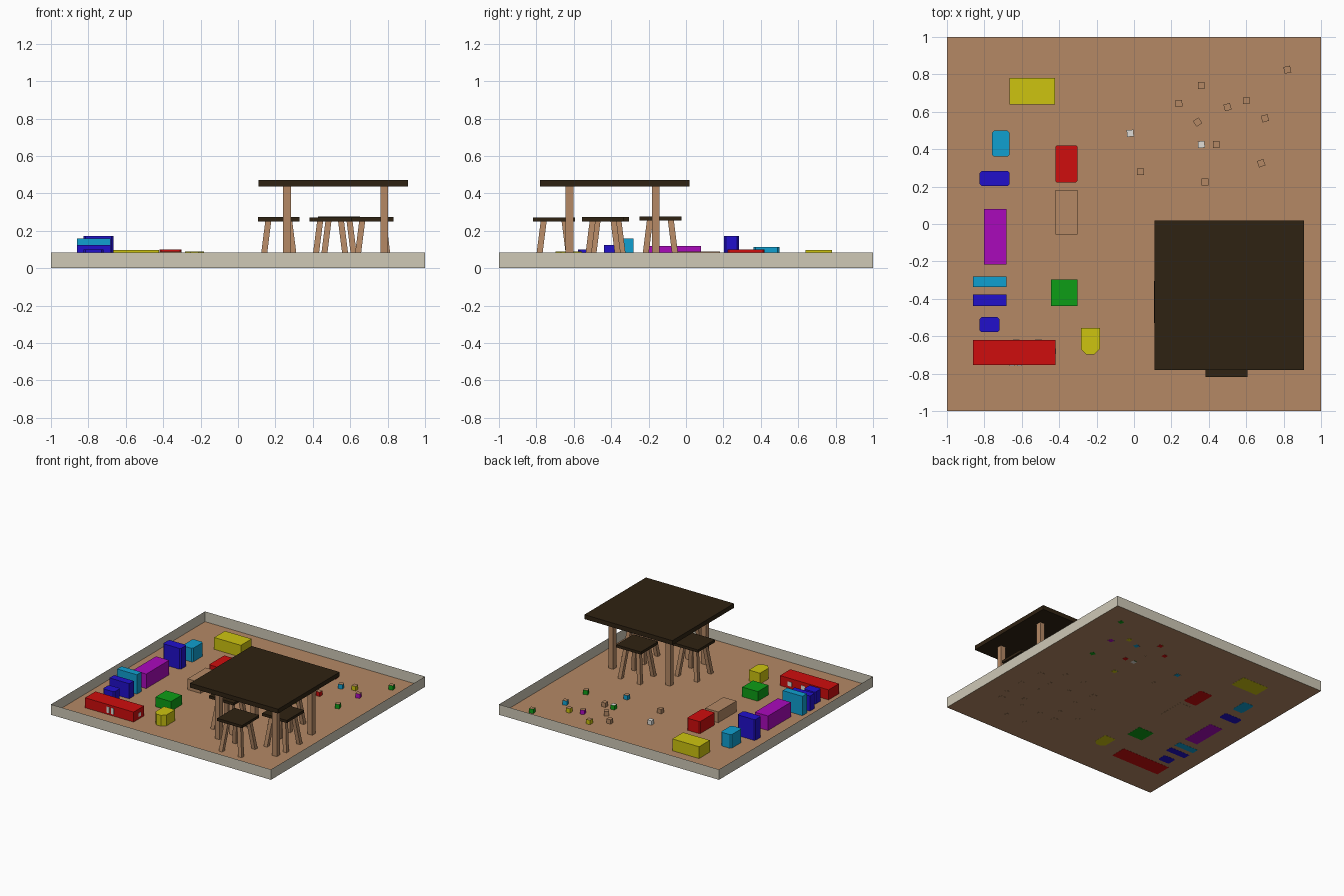
import bpy, bmesh, math
from mathutils import Vector, Matrix

if "Cube" in bpy.data.objects:
    bpy.data.objects.remove(bpy.data.objects["Cube"])

COLOURS = {
    "tan wood": (0.46, 0.25, 0.13), "dark wood": (0.028, 0.016, 0.006),
    "wall grey": (0.62, 0.58, 0.47), "white": (0.75, 0.73, 0.68),
    "red": (0.62, 0.004, 0.004), "green": (0.004, 0.34, 0.008),
    "blue": (0.015, 0.005, 0.60), "cyan": (0.005, 0.35, 0.63),
    "magenta": (0.40, 0.003, 0.50), "yellow": (0.61, 0.55, 0.005),
}
MATS = {}
for name, c in COLOURS.items():
    m = bpy.data.materials.new(name)
    m.diffuse_color = (*c, 1)
    m.use_nodes = True
    m.node_tree.nodes["Principled BSDF"].inputs["Base Color"].default_value = m.diffuse_color
    MATS[name] = m


def finish(name, bm, *mats):
    bmesh.ops.recalc_face_normals(bm, faces=bm.faces)
    me = bpy.data.meshes.new(name)
    bm.to_mesh(me)
    bm.free()
    for m in mats:
        me.materials.append(MATS[m])
    ob = bpy.data.objects.new(name, me)
    bpy.context.collection.objects.link(ob)
    return ob


def add_box(bm, x0, x1, y0, y1, z0, z1):
    mat = (Matrix.Translation(((x0 + x1) / 2, (y0 + y1) / 2, (z0 + z1) / 2))
           @ Matrix.Diagonal((x1 - x0, y1 - y0, z1 - z0, 1)))
    return bmesh.ops.create_cube(bm, size=1, matrix=mat)["verts"]


def box(name, mat, x0, x1, y0, y1, z0, z1, chamfer=0, front_only=False):
    bm = bmesh.new()
    add_box(bm, x0, x1, y0, y1, z0, z1)
    if chamfer:  # cut the upright corners
        edges = [e for e in bm.edges
                 if abs(e.verts[0].co.z - e.verts[1].co.z) > 0.001
                 and (not front_only or e.verts[0].co.y < (y0 + y1) / 2)]
        bmesh.ops.bevel(bm, geom=edges, offset=chamfer, segments=1, affect='EDGES')
    return finish(name, bm, mat)


# floor sheet and thin surrounding walls
F = 0.001
bm = bmesh.new()
bm.faces.new([bm.verts.new(p) for p in ((-1, -1, F), (1, -1, F), (1, 1, F), (-1, 1, F))])
finish("floor", bm, "tan wood")
bm = bmesh.new()
ring = [(-1, -1), (1, -1), (1, 1), (-1, 1)]
low = [bm.verts.new((x, y, 0)) for x, y in ring]
high = [bm.verts.new((x, y, 0.085)) for x, y in ring]
for i in range(4):
    j = (i + 1) % 4
    bm.faces.new((low[i], low[j], high[j], high[i]))
finish("walls", bm, "wall grey")

# table
box("table_top", "dark wood", 0.11, 0.91, -0.78, 0.02, 0.436, 0.472)
bm = bmesh.new()
for x in (0.262, 0.782):
    for y in (-0.622, -0.162):
        add_box(bm, x - 0.021, x + 0.021, y - 0.021, y + 0.021, 0, 0.436)
finish("table_legs", bm, "tan wood")

# four stools with splayed legs
for n, cx, cy, top in (("left", 0.218, -0.417, 0.273), ("right", 0.72, -0.443, 0.273),
                       ("front", 0.495, -0.705, 0.271), ("back", 0.54, -0.137, 0.277)):
    box(n + "_stool_seat", "dark wood", cx - 0.112, cx + 0.112,
        cy - 0.112, cy + 0.112, top - 0.022, top)
    bm = bmesh.new()
    for sx in (-1, 1):
        for sy in (-1, 1):
            for v in add_box(bm, -0.016, 0.016, -0.016, 0.016, 0, top - 0.02):
                d = 0.088 if v.co.z < 0.1 else 0.056
                v.co += Vector((cx + sx * d, cy + sy * d, 0))
                # only the new leg's own corners are moved
    finish(n + "_stool_legs", bm, "tan wood")

# large toy boxes: name, colour, x0, x1, y0, y1, height, corner cut
for name, col, x0, x1, y0, y1, h, c in (
        ("back_yellow_box", "yellow", -0.665, -0.422, 0.64, 0.78, 0.098, 0),
        ("back_cyan_box", "cyan", -0.76, -0.665, 0.36, 0.50, 0.113, 0.012),
        ("tall_blue_box", "blue", -0.825, -0.665, 0.203, 0.283, 0.172, 0.01),
        ("magenta_box", "magenta", -0.802, -0.682, -0.217, 0.081, 0.12, 0),
        ("upright_cyan_box", "cyan", -0.862, -0.682, -0.338, -0.28, 0.16, 0),
        ("upright_blue_box", "blue", -0.862, -0.682, -0.438, -0.378, 0.125, 0),
        ("small_blue_box", "blue", -0.825, -0.72, -0.578, -0.498, 0.1, 0.01),
        ("long_red_box", "red", -0.862, -0.42, -0.755, -0.62, 0.083, 0),
        ("red_box", "red", -0.42, -0.302, 0.222, 0.42, 0.1, 0.008),
        ("tan_box", "tan wood", -0.42, -0.302, -0.055, 0.182, 0.09, 0),
        ("green_box", "green", -0.444, -0.302, -0.438, -0.298, 0.08, 0)):
    box(name, col, x0, x1, y0, y1, 0, h, c)
box("small_yellow_box", "yellow", -0.284, -0.182, -0.698, -0.555, 0, 0.09, 0.03, True)

# white plates on the long red box
for n, x0, x1 in (("left", -0.665, -0.64), ("right", -0.625, -0.60)):
    box(n + "_front_plate", "white", x0, x1, -0.758, -0.753, 0.015, 0.065)
for n, x in (("inner", -0.63), ("outer", -0.51)):
    box(n + "_back_plate", "white", x - 0.018, x + 0.018, -0.622, -0.617, 0.02, 0.055)
box("end_plate", "white", -0.422, -0.417, -0.695, -0.665, 0.02, 0.05)

# scattered play blocks: x, y, turn, front/right colour, back/left colour, top colour
T = "tan wood"
for i, (x, y, a, c1, c2, ct) in enumerate((
        (-0.02, 0.485, 5, "cyan", "white", "white"), (0.035, 0.28, 0, T, T, T),
        (0.24, 0.645, 3, "red", T, T), (0.36, 0.74, 0, "red", "yellow", T),
        (0.50, 0.625, 15, "cyan", "magenta", T), (0.60, 0.66, 2, "yellow", "yellow", T),
        (0.70, 0.565, 15, "magenta", "cyan", T), (0.34, 0.545, 35, T, T, T),
        (0.36, 0.425, 5, "white", "green", "white"), (0.44, 0.425, 0, "red", T, T),
        (0.38, 0.225, 0, "yellow", "cyan", T), (0.68, 0.325, 20, "green", "green", T),
        (0.82, 0.825, 12, "green", "green", T))):
    bm = bmesh.new()
    add_box(bm, -0.018, 0.018, -0.018, 0.018, 0, 0.037)
    bm.normal_update()
    for f in bm.faces:
        n = f.normal
        f.material_index = 2 if n.z > 0.5 else 0 if n.x - n.y - n.z > 0.5 else 1
    bm.transform(Matrix.Translation((x, y, 0)) @ Matrix.Rotation(math.radians(a), 4, 'Z'))
    finish("play_block_%d" % (i + 1), bm, c1, c2, ct)
